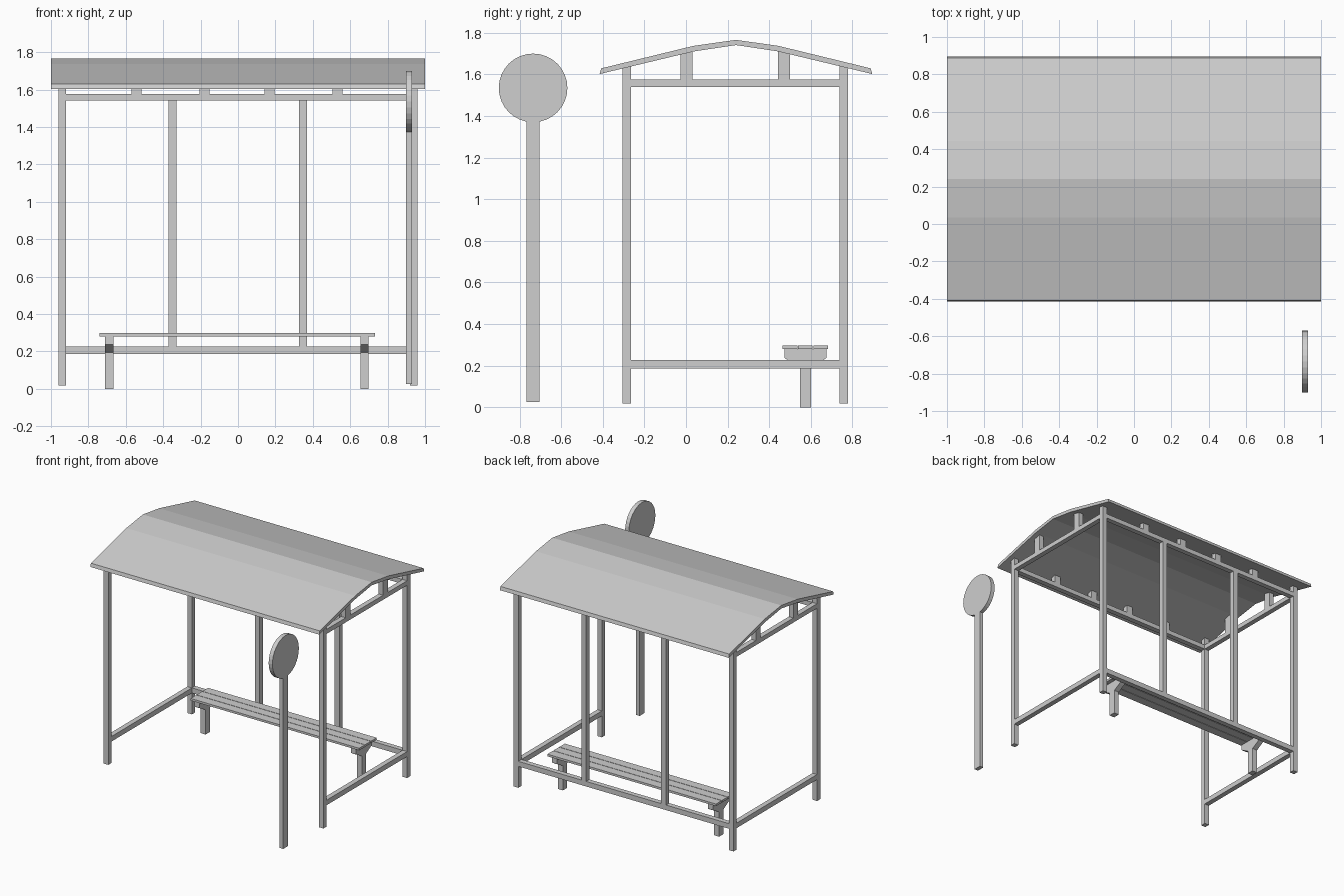
import bpy
import bmesh
from math import radians
from mathutils import Matrix

cube = bpy.data.objects.get("Cube")
if cube:
    bpy.data.objects.remove(cube, do_unlink=True)

grey = bpy.data.materials.new("plain grey")
grey.use_nodes = True
grey.diffuse_color = (0.62, 0.62, 0.62, 1)
grey.node_tree.nodes["Principled BSDF"].inputs["Base Color"].default_value = grey.diffuse_color


def finish(name, bm):
    bmesh.ops.recalc_face_normals(bm, faces=bm.faces)
    mesh = bpy.data.meshes.new(name)
    bm.to_mesh(mesh)
    bm.free()
    mesh.materials.append(grey)
    obj = bpy.data.objects.new(name, mesh)
    bpy.context.collection.objects.link(obj)
    return obj


def box(name, x, y, z):
    """Box from (low, high) ranges on each axis."""
    bm = bmesh.new()
    size = [b - a for a, b in (x, y, z)]
    mid = [(a + b) / 2 for a, b in (x, y, z)]
    bmesh.ops.create_cube(bm, size=1, matrix=Matrix.Translation(mid) @ Matrix.Diagonal((*size, 1)))
    return finish(name, bm)


def extrude_x(name, profile, x):
    """Prism along x from a (y, z) outline."""
    bm = bmesh.new()
    face = bm.faces.new([bm.verts.new((x[0], y, z)) for y, z in profile])
    new = bmesh.ops.extrude_face_region(bm, geom=[face])["geom"]
    verts = [v for v in new if isinstance(v, bmesh.types.BMVert)]
    bmesh.ops.translate(bm, verts=verts, vec=(x[1] - x[0], 0, 0))
    return finish(name, bm)


LEFT, RIGHT = (0.92, 0.96), (-0.96, -0.92)
FRONT, BACK = (-0.305, -0.264), (0.739, 0.779)
INNER_X, INNER_Y = (RIGHT[1], LEFT[0]), (FRONT[1], BACK[0])
LOW, TOP = (0.187, 0.227), (1.54, 1.576)

# Side frames: posts, rails and the struts under the roof
for side, x in (("left", LEFT), ("right", RIGHT)):
    for end, y in (("front", FRONT), ("back", BACK)):
        box(f"{side}_{end}_post", x, y, (0.018, TOP[1]))
        box(f"{side}_{end}_corner_strut", x, y, (TOP[1], 1.64))
    box(f"{side}_low_rail", x, INNER_Y, LOW)
    box(f"{side}_top_rail", x, INNER_Y, TOP)
    for end, y in (("front", (-0.027, 0.031)), ("back", (0.441, 0.499))):
        box(f"{side}_{end}_roof_strut", x, y, (TOP[1], 1.715))

# Long rails and the small struts along them
box("back_low_rail", INNER_X, BACK, LOW)
for end, y in (("front", FRONT), ("back", BACK)):
    box(f"{end}_top_rail", INNER_X, y, TOP)
    for i, x in enumerate((-0.543, -0.179, 0.169, 0.533)):
        box(f"{end}_small_strut_{i + 1}", (x - 0.027, x + 0.027), y, (TOP[1], 1.64))

# Back wall uprights
for side, x in (("right", -0.35), ("left", 0.348)):
    box(f"{side}_back_upright", (x - 0.021, x + 0.021), BACK, (LOW[1], TOP[0]))

# Roof sheet, mirrored about its ridge line
RIDGE = 0.24
upper = [(0.648, 1.629), (0.205, 1.737), (0, 1.766)]
lower = [(0, 1.741), (0.2, 1.711), (0.655, 1.602)]
outline = [(RIDGE - d, z) for d, z in upper]
outline += [(RIDGE + d, z) for d, z in upper[-2::-1]]
outline += [(RIDGE + d, z) for d, z in lower[::-1]]
outline += [(RIDGE - d, z) for d, z in lower[1:]]
extrude_x("roof", outline, (-1, 1))

# Bench: three slats on two tapered brackets with legs
for i, y in enumerate((0.5, 0.574, 0.648)):
    box(f"bench_slat_{i + 1}", (-0.74, 0.733), (y - 0.035, y + 0.035), (0.28, 0.297))
for side, x in (("right", -0.688), ("left", 0.677)):
    span = (x - 0.022, x + 0.022)
    half = [(0.101, 0.28), (0.101, 0.237), (0.085, 0.227), (0.027, 0.195)]
    shape = [(0.574 - d, z) for d, z in half] + [(0.574 + d, z) for d, z in half[::-1]]
    extrude_x(f"{side}_bench_bracket", shape, span)
    box(f"{side}_bench_leg", span, (0.547, 0.601), (0, 0.195))

# Stop sign post with a round disc
SIGN_X = (0.898, 0.931)
box("sign_pole", SIGN_X, (-0.766, -0.704), (0.025, 1.376))
disc = bmesh.new()
place = Matrix.Translation((sum(SIGN_X) / 2, -0.735, 1.535)) @ Matrix.Rotation(radians(90), 4, "Y")
bmesh.ops.create_cone(disc, cap_ends=True, segments=32, radius1=0.165, radius2=0.165,
                      depth=SIGN_X[1] - SIGN_X[0], matrix=place)
finish("sign_disc", disc)
